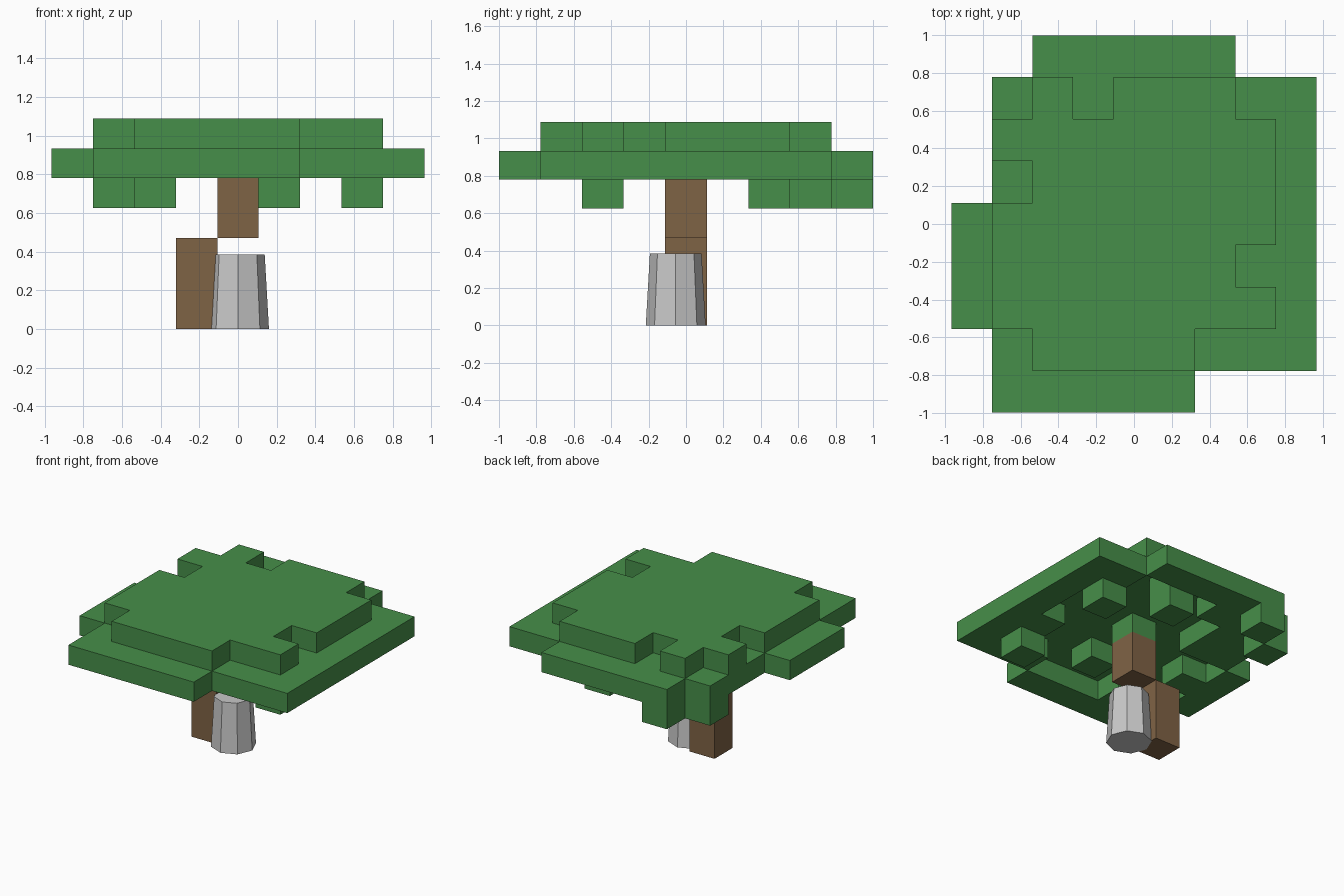
import bpy, bmesh, math
from mathutils import Vector

cube = bpy.data.objects.get("Cube")
if cube:
    bpy.data.objects.remove(cube, do_unlink=True)

CELL_X, CELL_Y = 0.2145, 0.222
LAYER_Z = [0.625, 0.78, 0.932, 1.088]


def material(name, colour):
    mat = bpy.data.materials.new(name)
    mat.use_nodes = True
    mat.diffuse_color = (*colour, 1)
    mat.node_tree.nodes["Principled BSDF"].inputs["Base Color"].default_value = (*colour, 1)
    return mat


leaf = material("leaf green", (0.062, 0.275, 0.067))
bark = material("bark brown", (0.213, 0.125, 0.06))
stone = material("light grey", (0.58, 0.58, 0.58))


def finish(name, bm, mat):
    mesh = bpy.data.meshes.new(name)
    bm.to_mesh(mesh)
    bm.free()
    mesh.materials.append(mat)
    obj = bpy.data.objects.new(name, mesh)
    bpy.context.collection.objects.link(obj)
    return obj


def box(name, cell_x, z0, z1, mat):
    bm = bmesh.new()
    bmesh.ops.create_cube(bm, size=1)
    for v in bm.verts:
        v.co = Vector(((v.co.x + cell_x) * CELL_X, v.co.y * CELL_Y,
                       z0 + (v.co.z + 0.5) * (z1 - z0)))
    return finish(name, bm, mat)


def cells(rows):
    """Expand {row: (first, last)} into a set of grid cells."""
    return {(i, j) for j, (a, b) in rows.items() for i in range(a, b + 1)}


def neighbours(c):
    i, j = c
    return [(i + 1, j), (i - 1, j), (i, j + 1), (i, j - 1)]


# Middle leaf layer: an open-bottomed rim plus scattered inner blocks
outline = cells({4: (-2, 2), 3: (-3, 4), 2: (-3, 4), 1: (-3, 4), 0: (-4, 4),
                 -1: (-4, 4), -2: (-4, 4), -3: (-3, 4), -4: (-3, 1)})
rim = {c for c in outline if any(n not in outline for n in neighbours(c))}
inner = {(-1, 3), (3, -1), (3, 2), (3, -2), (1, 3), (0, 0), (0, -2),
         (-2, 1), (-2, 2), (-2, 3), (-3, -1), (-2, -3)}

# Top leaf layer with notches, and single blocks hanging below
top = cells({3: (-2, 2), 2: (-3, 3), 1: (-2, 3), 0: (-3, 3),
             -1: (-3, 2), -2: (-3, 3), -3: (-2, 1)}) - {(-1, 3)}
hanging = {(3, 2), (3, -2), (1, 3), (-2, 4), (-3, 3)}

layers = [hanging, rim | inner, top]
blocks = {(i, j, k) for k, layer in enumerate(layers) for i, j in layer}


# Leaf canopy: only the outer faces of the joined blocks
def canopy():
    bm = bmesh.new()
    corners = {}

    def corner(i, j, k):
        if (i, j, k) not in corners:
            corners[i, j, k] = bm.verts.new(
                ((i - 0.5) * CELL_X, (j - 0.5) * CELL_Y, LAYER_Z[k]))
        return corners[i, j, k]

    for b in sorted(blocks):
        for axis in range(3):
            for side in (0, 1):
                other = list(b)
                other[axis] += 2 * side - 1
                if tuple(other) in blocks:
                    continue
                ring = []
                for p, q in ((0, 0), (1, 0), (1, 1), (0, 1)):
                    c = list(b)
                    c[axis] += side
                    c[(axis + 1) % 3] += p
                    c[(axis + 2) % 3] += q
                    ring.append(corner(*c))
                bm.faces.new(ring if side else ring[::-1])
    return finish("leaf_canopy", bm, leaf)


canopy()

# Stepped trunk
box("lower_trunk", -1, 0, 0.47, bark)
box("upper_trunk", 0, 0.47, 0.78, bark)

# Tapered eight-sided post beside the trunk
bm = bmesh.new()
bmesh.ops.create_cone(bm, cap_ends=True, segments=8, radius1=0.16, radius2=0.138, depth=0.385)
bmesh.ops.translate(bm, verts=bm.verts, vec=(0, -0.055, 0.1925))
finish("grey_post", bm, stone)
